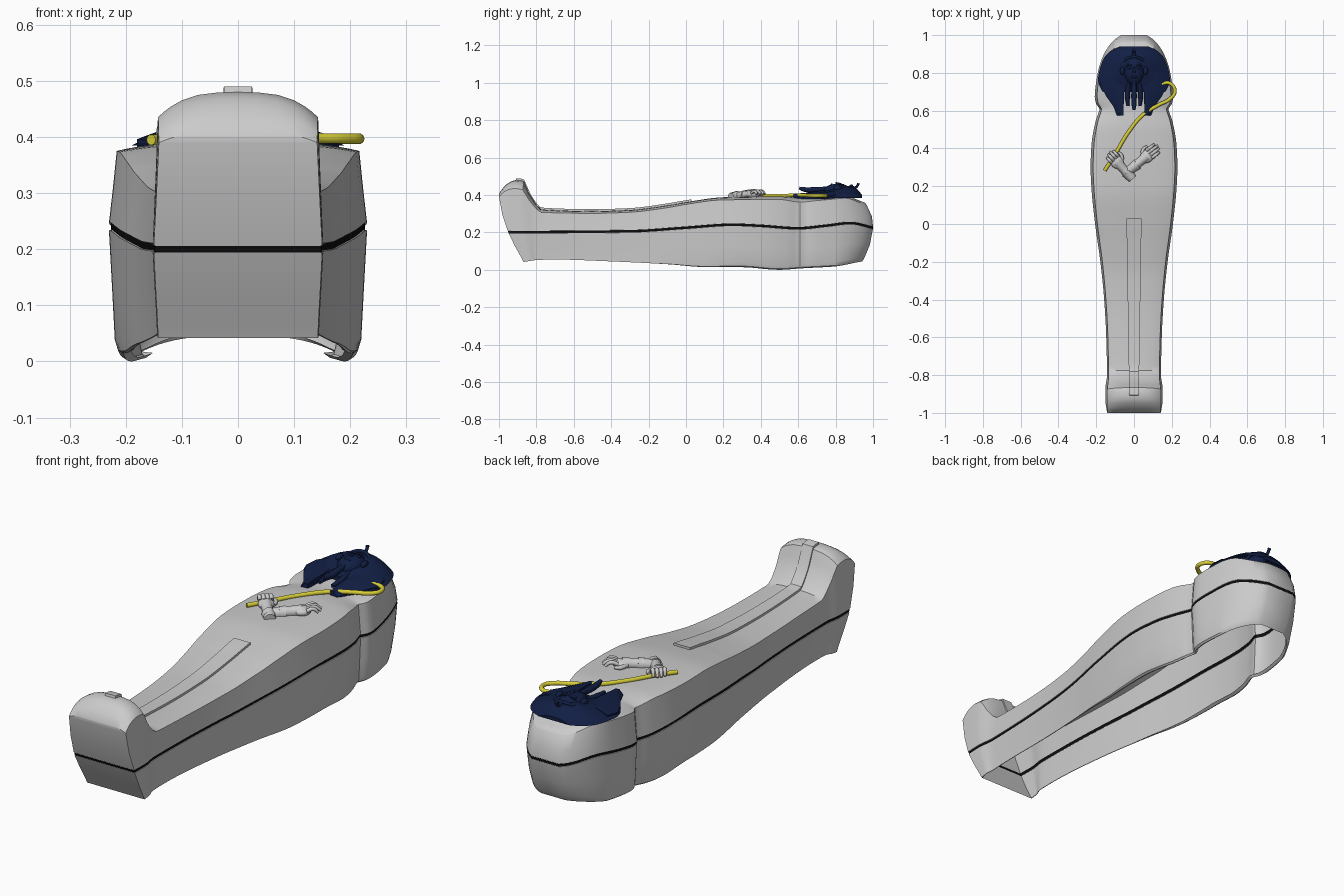
import bpy, bmesh, math
from mathutils import Vector

if "Cube" in bpy.data.objects:
    bpy.data.objects.remove(bpy.data.objects["Cube"])


def material(name, rgb):
    m = bpy.data.materials.new(name)
    m.diffuse_color = (*rgb, 1)
    m.use_nodes = True
    m.node_tree.nodes["Principled BSDF"].inputs["Base Color"].default_value = m.diffuse_color
    return m


NAVY = material("navy", (0.006, 0.014, 0.06))
GOLD = material("gold", (0.68, 0.62, 0.04))
BLACK = material("black", (0.004, 0.004, 0.004))


def curve(keys):
    """Monotone smooth interpolation through (position, value) keys."""
    n = len(keys)
    d = [(keys[i+1][1]-keys[i][1])/(keys[i+1][0]-keys[i][0]) for i in range(n-1)]
    m = [d[0]] + [2*a*b/(a+b) if a*b > 0 else 0 for a, b in zip(d, d[1:])] + [d[-1]]

    def f(t):
        t = min(max(t, keys[0][0]), keys[-1][0])
        i = max(j for j in range(n-1) if keys[j][0] <= t)
        h = keys[i+1][0]-keys[i][0]
        s = (t-keys[i][0])/h
        return ((1+2*s)*(1-s)**2*keys[i][1] + s*(1-s)**2*h*m[i]
                + s*s*(3-2*s)*keys[i+1][1] + s*s*(s-1)*h*m[i+1])
    return f


def finish(bm, name, mat=None, angle=35):
    bmesh.ops.recalc_face_normals(bm, faces=bm.faces)
    me = bpy.data.meshes.new(name)
    bm.to_mesh(me)
    bm.free()
    ob = bpy.data.objects.new(name, me)
    bpy.context.collection.objects.link(ob)
    if mat:
        me.materials.append(mat)
    bpy.ops.object.select_all(action='DESELECT')
    ob.select_set(True)
    bpy.context.view_layer.objects.active = ob
    bpy.ops.object.shade_smooth_by_angle(angle=math.radians(angle))
    return ob


def loft(name, rows, mat=None, split=False, caps=True, angle=35):
    """Skin mirrored sections; split leaves the middle of each section open."""
    bm = bmesh.new()
    vs = [[bm.verts.new(p) for p in r] for r in rows]
    n = len(rows[0])
    for a, b in zip(vs, vs[1:]):
        for i in range(n-1):
            if not (split and i == n//2-1):
                bm.faces.new((a[i], a[i+1], b[i+1], b[i]))
    if caps:
        for r in (vs[0], vs[-1]):
            for i in range(n//2):
                q = list(dict.fromkeys((r[i], r[i+1], r[n-2-i], r[n-1-i])))
                if len(q) > 2:
                    bm.faces.new(q)
    return finish(bm, name, mat, angle)


def tube(name, pts, radii, mat=None, flat=1.0):
    cu = bpy.data.curves.new(name, 'CURVE')
    cu.dimensions = '3D'
    cu.bevel_depth = 1
    cu.bevel_resolution = 3
    cu.resolution_u = 6
    cu.use_fill_caps = True
    sp = cu.splines.new('BEZIER')
    sp.bezier_points.add(len(pts)-1)
    for bp, p, r in zip(sp.bezier_points, pts, radii):
        bp.co = p
        bp.radius = r
        bp.handle_left_type = bp.handle_right_type = 'AUTO'
    ob = bpy.data.objects.new(name, cu)
    bpy.context.collection.objects.link(ob)
    if mat:
        cu.materials.append(mat)
    return ob


def ball(name, loc, size, mat=None, rot=0):
    bm = bmesh.new()
    bmesh.ops.create_uvsphere(bm, u_segments=20, v_segments=12, radius=1)
    ob = finish(bm, name, mat, 60)
    ob.location, ob.scale, ob.rotation_euler = loc, size, (0, 0, rot)
    return ob


# Case outline and heights along the length
width = curve([(-1, .15), (-.9, .152), (-.8, .143), (-.6, .147), (-.4, .158), (-.2, .178), (0, .206),
               (.2, .226), (.3, .23), (.42, .225), (.55, .202), (.61, .183), (.635, .2), (.67, .208),
               (.8, .192), (.88, .168), (.94, .135), (.98, .098), (1, .068)])
z_bot = curve([(-1, .042), (-.7, .055), (-.4, .045), (-.1, .03), (.1, .015), (.3, .014), (.5, 0),
               (.62, .008), (.8, .018), (1, .045)])
z_seam = curve([(-1, .2), (-.3, .206), (0, .225), (.25, .241), (.4, .235), (.6, .222), (.75, .236), (.88, .25), (1, .225)])
z_edge = curve([(-1, .39), (-.97, .42), (-.93, .435), (-.88, .43), (-.83, .36), (-.77, .307), (-.5, .302),
                (-.3, .308), (-.1, .332), (.0, .35), (.2, .374), (.5, .376), (.61, .362), (.7, .37), (.88, .383), (1, .345)])
z_top = curve([(-1, .41), (-.97, .462), (-.93, .48), (-.88, .475), (-.83, .392), (-.77, .322), (-.5, .314),
               (-.3, .32), (-.1, .345), (.0, .362), (.2, .388), (.5, .393), (.62, .385), (.85, .405), (1, .36)])
foot_lean = curve([(.0, .15), (.045, .13), (.2, .05), (.4, 0), (.49, .03)])


def lean(x, y, z):
    """Slope the foot wall and round the head end."""
    if y < -.8:
        y += foot_lean(z)*min(1, (-.8-y)/.2)
    elif y > .8:
        y -= (1.5 if z < .24 else 3)*(z-.24)**2*(y-.8)/.2
    return x, y, z


def section(half, y):
    right = [lean(x, y, z) for x, z in half]
    return right + [(-x, b, c) for x, b, c in reversed(right) if x > 1e-6]


stations = sorted([-1+2*i/80 for i in range(81)] + [-.985, -.96, -.89, -.84, .61, .635, .985, .965])
lid, base, seam = [], [], []
for y in stations:
    w, zb, zs, ze, zt = width(y), z_bot(y), z_seam(y), z_edge(y), z_top(y)
    e = w*.94
    lid.append(section([(w*.985, zs+.006), (w, zs+.007), (w*.97, (zs+ze)/2), (e, ze)] +
                       [(e*u, zt-(zt-ze)*u**3.2) for u in (.97, .92, .84, .7, .5, .25, 0)], y))
    c = min(1, max(0, (y+.2)/.5))
    base.append(section([(w*.985, zs-.006), (w, zs-.007), (w*.975, (zs+zb)/2), (w*.955, zb+.025),
                         (w*(.95-.02*c), zb+.006*c), (w*(.94-.05*c), zb), (w*(.93-.1*c), zb+.008*c)], y))
    seam.append(section([(w*.986, zs+.008), (w*.986, zs-.008)], y))
loft("coffin_lid", lid)
loft("coffin_base", base, split=True)
loft("seam_band", seam, BLACK, split=True)

# Raised panel down the legs and over the foot
panel = []
for i in range(41):
    y = -.925+.955*i/40
    w = .025+.015*(y+.925)/.955
    panel.append(section([(w, z_top(y)-.006), (w, z_top(y)+.01)], y))
loft("leg_panel", panel)

# Headcloth: domed cowl with two hanging lappets
cowl_w = curve([(.64, .125), (.68, .15), (.72, .178), (.765, .19), (.83, .178), (.88, .158), (.92, .12), (.94, .075)])
cowl_h = curve([(.64, .398), (.72, .415), (.8, .436), (.86, .446), (.91, .435), (.94, .402)])
cowl = []
for i in range(19):
    y = .7+.24*i/18
    w, h = cowl_w(y), cowl_h(y)
    cowl.append([(w*u, y, .385+(h-.385)*(1-abs(u)**2.2)) for u in
                 (1, .9, .8, .65, .5, .35, .2, 0, -.2, -.35, -.5, -.65, -.8, -.9, -1)])
loft("headcloth", cowl, NAVY)
for s, side in ((-1, "left"), (1, "right")):
    rows = []
    for y, a, b, z in ((.575, .055, .09, .398), (.62, .055, .108, .402), (.68, .052, .15, .405),
                       (.74, .055, .18, .408), (.8, .06, .17, .412)):
        rows.append([(s*a, y, .375), (s*a, y, z+.008), (s*(a+b)/2, y, z+.008), (s*b, y, z-.012), (s*b, y, .372)])
    loft(side+"_lappet", rows, NAVY)
    ball(side+"_ear", (s*.062, .81, .437), (.012, .022, .014), NAVY)
    ball(side+"_eye", (s*.023, .825, .455), (.012, .006, .005), NAVY)
    tube(side+"_brow", [(s*.008, .837, .457), (s*.024, .842, .455), (s*.04, .835, .448)], [.002, .003, .002], NAVY)

# Face, false beard and brow ornament
ball("face", (0, .81, .422), (.053, .075, .038), NAVY)
tube("nose", [(0, .835, .456), (0, .815, .461), (0, .8, .462)], [.004, .006, .008], NAVY)
ball("lips", (0, .779, .455), (.017, .006, .006), NAVY)
tube("headband", [(-.066, .83, .415), (-.05, .865, .437), (0, .885, .45), (.05, .865, .437), (.066, .83, .415)], [.007]*5, NAVY)
tube("beard", [(0, .755, .435), (0, .68, .428), (0, .63, .43), (0, .605, .437)], [.011, .015, .013, .008], NAVY)
for x in (-.035, .035):
    tube("beard_side_braid", [(x*.8, .75, .415), (x, .68, .405), (x*.9, .625, .402)], [.01, .014, .008], NAVY)
tube("brow_ornament", [(0, .88, .447), (0, .905, .44), (0, .918, .452), (0, .922, .463)], [.008, .007, .007, .008], NAVY)

# Crook staff
tube("crook", [(-.155, .283, .395), (-.105, .36, .397), (-.03, .485, .397), (.05, .58, .398), (.13, .63, .398),
               (.19, .662, .397), (.216, .7, .397), (.195, .742, .397), (.15, .742, .397), (.112, .702, .4), (.08, .683, .402)],
     [.0095]*11, GOLD)


# Crossed hands with cuffs
def hand(side, wrist, palm, knuckle_dir, length, curl):
    w, p = Vector(wrist), Vector(palm)
    d = (p-w).normalized()
    across = Vector((-d.y, d.x, 0))*knuckle_dir
    tube(side+"_wrist", [w, w.lerp(p, .5), p], [.026, .023, .026])
    ball(side+"_palm", p, (.037, .034, .02), rot=math.atan2(d.y, d.x))
    for i in range(4):
        k = p + d*.018 + across*(.026-.0165*i) + Vector((0, 0, .008))
        f = length*(.85, 1, .95, .75)[i]
        tube(f"{side}_finger_{i+1}", [k, k+d*f*.55+Vector((0, 0, .008)), k+d*f-Vector((0, 0, curl))], [.009, .0085, .006])
    t = p - d*.01 + across*.028
    tube(side+"_thumb", [t, t+d*.02+across*.014, t+d*.045+across*.013], [.01, .009, .006])


hand("left", (-.02, .252, .39), (-.09, .328, .402), -1, .045, .018)
hand("right", (-.005, .3, .398), (.068, .358, .402), 1, .062, .008)
tube("left_cuff", [(-.008, .24, .388), (-.04, .275, .392)], [.024, .03])
tube("right_cuff", [(-.03, .28, .393), (.018, .317, .397)], [.022, .029])
